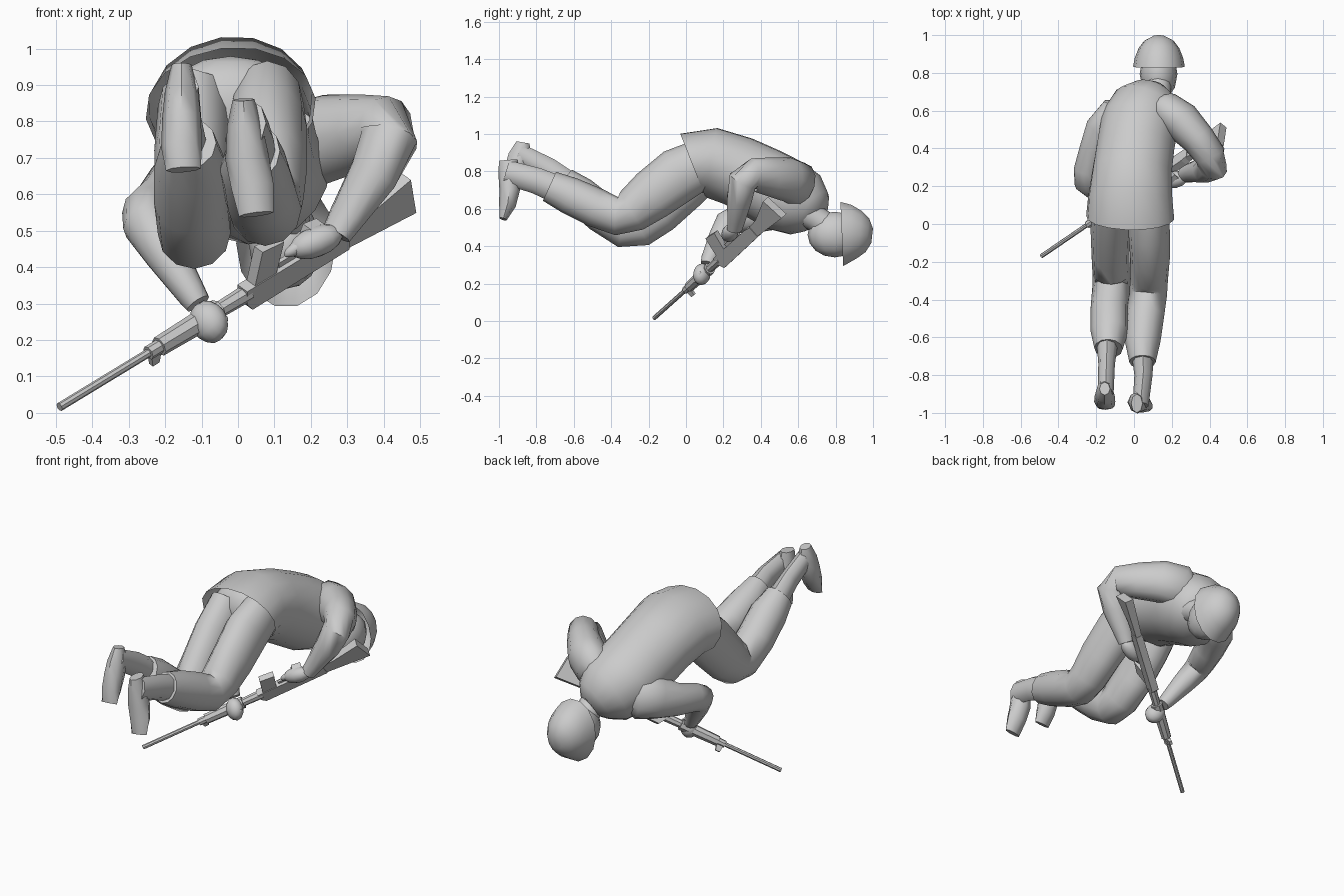
import bpy, bmesh, math
from mathutils import Vector, Matrix

grey = bpy.data.materials.new("plain grey")
grey.diffuse_color = (0.6, 0.6, 0.6, 1)


def finish(name, bm, angle=40):
    bmesh.ops.recalc_face_normals(bm, faces=bm.faces)
    me = bpy.data.meshes.new(name)
    bm.to_mesh(me)
    bm.free()
    ob = bpy.data.objects.new(name, me)
    bpy.context.collection.objects.link(ob)
    me.materials.append(grey)
    bpy.ops.object.select_all(action='DESELECT')
    ob.select_set(True)
    bpy.context.view_layer.objects.active = ob
    if angle:
        bpy.ops.object.shade_smooth_by_angle(angle=math.radians(angle))
    return ob


def loft(name, stations, n=12, caps=(True, True), ref=(1, 0, 0), first=None, angle=50):
    """Tube through stations (x, y, z, half width, half height)."""
    bm = bmesh.new()
    pts = [Vector(s[:3]) for s in stations]
    rings = []
    for i, s in enumerate(stations):
        a, b = pts[max(i - 1, 0)], pts[min(i + 1, len(pts) - 1)]
        t = (b - a).normalized()
        if i == 0 and first:
            t = Vector(first).normalized()
        side = Vector(ref)
        side = (side - t * side.dot(t)).normalized()
        up = side.cross(t)
        rings.append([bm.verts.new(pts[i] + side * s[3] * math.cos(k * math.tau / n)
                                   + up * s[4] * math.sin(k * math.tau / n)) for k in range(n)])
    for r, q in zip(rings, rings[1:]):
        for k in range(n):
            bm.faces.new((r[k], r[(k + 1) % n], q[(k + 1) % n], q[k]))
    if caps[0]:
        bm.faces.new(rings[0])
    if caps[1]:
        bm.faces.new(rings[-1])
    return finish(name, bm, angle)


def ball(name, loc, radii, axis=(0, 1, 0)):
    bm = bmesh.new()
    rot = Vector(axis).to_track_quat('Y', 'Z').to_matrix().to_4x4()
    m = Matrix.Translation(loc) @ rot @ Matrix.Diagonal((*radii, 1))
    bmesh.ops.create_uvsphere(bm, u_segments=12, v_segments=8, radius=1, matrix=m)
    return finish(name, bm, 60)


# Jacket, open at the hem
loft("jacket", [(-.02, .035, .835, .235, .18), (-.02, .14, .845, .225, .19),
                (-.01, .28, .80, .212, .192), (.01, .42, .73, .208, .2),
                (.03, .53, .67, .21, .203), (.075, .625, .625, .19, .18),
                (.105, .685, .585, .125, .125), (.12, .715, .565, .07, .07)],
     16, (False, True), (1, 0, .14), (0, .93, .37))
ball("hips", (-.02, .1, .83), (.2, .11, .15), (0, .93, .1))

# Neck, head and helmet
loft("neck", [(.115, .6, .6, .09, .08), (.125, .69, .55, .07, .07), (.13, .78, .49, .07, .07)])
ball("head", (.13, .795, .462), (.1, .145, .122))
loft("helmet", [(.132, .833, .465, .137, .176), (.132, .88, .467, .128, .158),
                (.132, .93, .462, .108, .128), (.132, .97, .458, .078, .092),
                (.132, .995, .455, .03, .04)], 14, (False, True))

# Trouser legs with ankles
loft("right_leg", [(.08, .1, .85, .1, .13), (.08, -.04, .78, .11, .148), (.085, -.18, .675, .105, .138),
                   (.08, -.29, .59, .1, .118), (.075, -.37, .56, .1, .102), (.06, -.48, .605, .1, .105),
                   (.045, -.62, .67, .095, .1), (.045, -.73, .72, .07, .085)])
loft("left_leg", [(-.12, .1, .84, .1, .14), (-.125, -.03, .72, .105, .145), (-.125, -.16, .59, .1, .135),
                  (-.12, -.26, .51, .1, .12), (-.12, -.33, .492, .1, .102), (-.13, -.45, .575, .1, .105),
                  (-.13, -.57, .675, .1, .1), (-.135, -.66, .74, .075, .085)])
loft("right_ankle", [(.045, -.68, .7, .06, .075), (.05, -.8, .75, .048, .07), (.035, -.96, .795, .042, .065)], 8)
loft("left_ankle", [(-.14, -.6, .71, .06, .07), (-.145, -.74, .81, .044, .065), (-.15, -.895, .895, .042, .055)], 8)

# Boots hang with the toes down
loft("right_boot", [(.015, -.95, .86, .03, .05), (.018, -.945, .79, .048, .058), (.025, -.943, .7, .06, .055),
                    (.04, -.955, .62, .058, .045), (.05, -.978, .545, .048, .02)], 8)
loft("left_boot", [(-.155, -.872, .955, .028, .035), (-.155, -.885, .88, .046, .065), (-.155, -.91, .81, .053, .06),
                   (-.155, -.94, .73, .056, .045), (-.15, -.965, .668, .048, .02)], 8)

# Sleeves
loft("right_sleeve", [(.10, .62, .69, .05, .07), (.17, .60, .73, .10, .125), (.25, .545, .755, .105, .12),
                      (.34, .45, .77, .09, .105), (.405, .36, .78, .083, .09), (.415, .305, .75, .078, .083),
                      (.37, .285, .65, .068, .07), (.30, .27, .54, .045, .055), (.27, .26, .49, .038, .045)],
     ref=(.7, .7, 0))
loft("left_sleeve", [(-.03, .6, .64, .06, .08), (-.1, .57, .63, .1, .13), (-.165, .50, .605, .095, .115),
                     (-.21, .39, .565, .08, .09), (-.245, .28, .545, .075, .078), (-.25, .225, .52, .068, .075),
                     (-.2, .18, .44, .06, .062), (-.13, .125, .33, .042, .045), (-.11, .115, .3, .036, .038)])

# Hands with a thumb each
ball("right_hand", (.215, .235, .47), (.045, .08, .042), (.9, .2, .35))
ball("right_thumb", (.165, .215, .455), (.018, .045, .018), (.8, .1, .5))
ball("left_hand", (-.08, .085, .25), (.045, .062, .052), (.5, -.3, -.8))
ball("left_thumb", (-.055, .07, .235), (.016, .04, .016), (.5, .1, .6))

# Rifle frame: along the barrel, towards the magazine, and across
START = Vector((-.49, -.17, .016))
D = Vector((.74, .505, .45)).normalized()
U = Vector((0, -.665, .747))
U = (U - D * U.dot(D)).normalized()
W = D.cross(U)


def at(t, u=0, w=0):
    return START + D * t + U * u + W * w


def tube(name, spans, n=8):
    return loft(name, [(*at(t), r, r) for t, r in spans], n, ref=W, angle=35)


def plate(name, profile, half, end=None):
    """Flat part: profile in (along, towards magazine), extruded across.
    Past t = 1.2 the half thickness becomes end."""
    bm = bmesh.new()

    def row(s):
        return [bm.verts.new(at(t, u, s * (end if end and t > 1.2 else half))) for t, u in profile]
    a, b = row(-1), row(1)
    bm.faces.new(a)
    bm.faces.new(b)
    for i in range(len(a)):
        j = (i + 1) % len(a)
        bm.faces.new((a[i], a[j], b[j], b[i]))
    return finish(name, bm, 0)


tube("barrel", [(0, .012), (.36, .012)])
tube("gas_block", [(.33, .02), (.38, .02)])
tube("handguard", [(.37, .028), (.59, .033)])
tube("barrel_nut", [(.58, .022), (.7, .025)])
plate("front_sight", [(.335, 0), (.375, 0), (.365, -.05), (.34, -.05)], .008)
plate("receiver", [(.68, .028), (1.02, .028), (1.06, .02), (1.06, -.045), (.70, -.05), (.68, -.02)], .02)
plate("magazine", [(.71, .02), (.79, .02), (.82, .125), (.74, .135)], .017)
plate("trigger_guard", [(.81, .02), (.88, .02), (.88, .045), (.81, .045)], .006)
plate("pistol_grip", [(.88, .02), (.93, .02), (.97, .10), (.92, .11)], .016)
plate("stock", [(1.03, .022), (1.13, .03), (1.285, .078), (1.305, -.055), (1.03, -.04)], .016, .024)
